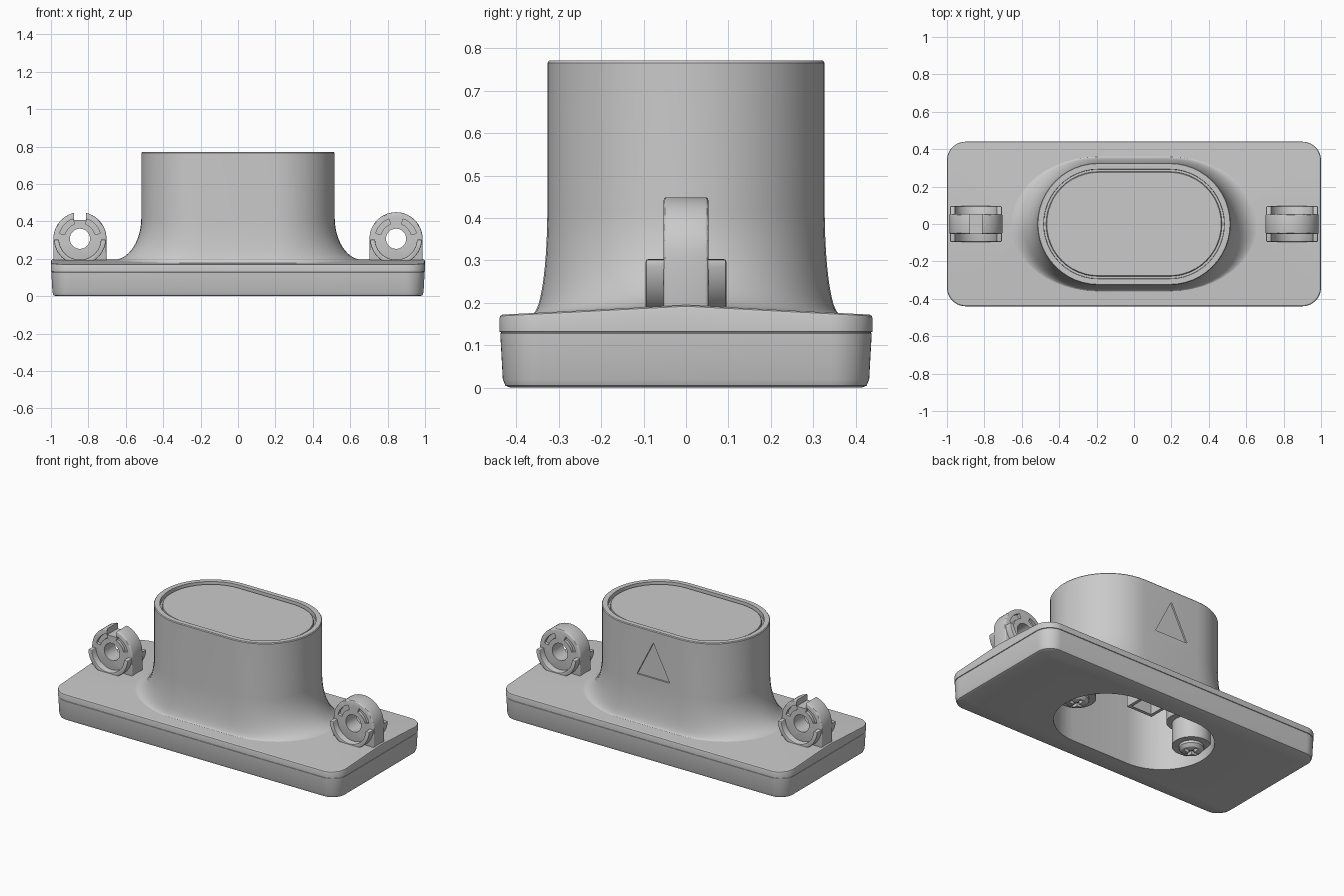
import bpy, bmesh
from math import sin, cos, pi, radians, sqrt
from mathutils import Vector

if "Cube" in bpy.data.objects:
    bpy.data.objects.remove(bpy.data.objects["Cube"])

grey = bpy.data.materials.new("plain grey")
grey.use_nodes = True
grey.diffuse_color = (0.59, 0.59, 0.59, 1)
grey.node_tree.nodes["Principled BSDF"].inputs["Base Color"].default_value = grey.diffuse_color


def finish(name, bm):
    bmesh.ops.remove_doubles(bm, verts=bm.verts[:], dist=1e-5)
    bmesh.ops.recalc_face_normals(bm, faces=bm.faces[:])
    mesh = bpy.data.meshes.new(name)
    bm.to_mesh(mesh)
    bm.free()
    mesh.materials.append(grey)
    obj = bpy.data.objects.new(name, mesh)
    bpy.context.collection.objects.link(obj)
    return obj


def ring(cx, cy, rx, ry, z, n=12):
    """Rounded outline: four quarter arcs around the corner centres."""
    pts = []
    for k, (sx, sy) in enumerate([(1, 1), (-1, 1), (-1, -1), (1, -1)]):
        for i in range(n + 1):
            a = (k + i / n) * pi / 2
            pts.append(Vector((sx * cx + rx * cos(a), sy * cy + ry * sin(a), z)))
    return pts


def loft(name, rings, offset=(0, 0, 0)):
    bm = bmesh.new()
    loops = [[bm.verts.new(p + Vector(offset)) for p in r] for r in rings]
    for lo, hi in zip(loops, loops[1:]):
        for i in range(len(lo)):
            j = (i + 1) % len(lo)
            bm.faces.new((lo[i], lo[j], hi[j], hi[i]))
    bm.faces.new(loops[0])
    bm.faces.new(loops[-1])
    return finish(name, bm)


def prism(name, pts, y0, y1, at=(0, 0)):
    """Extrude an x-z outline along y."""
    bm = bmesh.new()
    ends = [[bm.verts.new((x + at[0], y, z + at[1])) for x, z in pts] for y in (y0, y1)]
    for i in range(len(pts)):
        j = (i + 1) % len(pts)
        bm.faces.new((ends[0][i], ends[0][j], ends[1][j], ends[1][i]))
    for end in ends:
        bm.faces.new(end)
    return finish(name, bm)


def arc(r, a0, a1, n=16):
    angles = [radians(a0 + (a1 - a0) * i / n) for i in range(n + 1)]
    return [(r * cos(a), r * sin(a)) for a in angles]


def rect(x0, x1, z0, z1):
    return [(x0, z0), (x1, z0), (x1, z1), (x0, z1)]


def apply(obj, kind, **settings):
    mod = obj.modifiers.new(kind.lower(), kind)
    for key, value in settings.items():
        setattr(mod, key, value)
    bpy.context.view_layer.objects.active = obj
    bpy.ops.object.modifier_apply(modifier=mod.name)


def cut(obj, cutter):
    cutter.hide_render = True
    apply(obj, 'BOOLEAN', operation='DIFFERENCE', solver='EXACT', object=cutter)
    bpy.data.objects.remove(cutter)


def smooth(obj, angle=30):
    bpy.ops.object.select_all(action='DESELECT')
    obj.select_set(True)
    bpy.context.view_layer.objects.active = obj
    bpy.ops.object.shade_smooth_by_angle(angle=radians(angle))


# Base tray and lid with a fine seam line between them
sections = [(.026, 0), (.014, .005), (.008, .02), (.002, .128), (.004, .129),
            (.004, .131), (0, .132), (0, .163), (.002, .169), (.007, .172)]
base = loft("base", [ring(.9, .34, .1 - d, .1 - d, z) for d, z in sections])

# Low ridge along the middle of the lid
bm = bmesh.new()
bm.from_mesh(base.data)
bmesh.ops.bisect_plane(bm, geom=bm.verts[:] + bm.edges[:] + bm.faces[:],
                       plane_co=(0, 0, 0), plane_no=(0, 1, 0))
for v in bm.verts:
    if v.co.z > .15:
        v.co.z += .023 * (1 - abs(v.co.y) / .44)
bm.to_mesh(base.data)
bm.free()


# Straight-walled hollow running from the underside to below the cap
def hollow_cutter():
    return loft("hollow_cutter", [ring(.2, 0, .3, .297, z) for z in (-.05, .7)])


cut(base, hollow_cutter())
smooth(base)


# Flared neck with a rim, a groove and an inset cap
def flare_ring(z, inset=0):
    t = min(max((.42 - z) / .226, 0), 1)
    f = 1 - sqrt(1 - t * t)
    r = .327 - inset
    pts = ring(.19, 0, r + .15 * f, r + .035 * f, z)
    for p in pts:  # the foot follows the slope of the lid
        p.z -= .052 * abs(p.y) * t
    return pts


heights = [.16] + [.42 - .226 * cos(i / 14 * pi / 2) for i in range(15)]
rim = [(0, .766), (.004, .771), (.034, .771), (.035, .745), (.047, .745), (.048, .758), (.051, .761)]
neck = loft("neck", [flare_ring(z) for z in heights] + [flare_ring(z, d) for d, z in rim])
cut(neck, hollow_cutter())

# Recessed triangle on the back
cut(neck, prism("triangle_cutter", [(-.115, .47), (.115, .47), (0, .695)], .317, .4))
smooth(neck)


# Pivot lugs at both ends
def lug(side, notch):
    at = (.845 * side, .307)
    label = "left" if side > 0 else "right"
    slab = prism(label + "_lug", arc(.142, 0, 180, 32) + [(-.142, -.13), (.142, -.13)],
                 -.053, .053, at)
    apply(slab, 'BEVEL', width=.008, segments=3, limit_method='ANGLE', angle_limit=radians(50))
    cut(slab, prism("hole_cutter", arc(.054, 0, 348.75, 31), -.2, .2, at))
    for face in (-1, 1):
        y0, y1 = sorted((face * .035, face * .1))
        for a in (15, 110):
            slot = arc(.112, a, a + 55) + arc(.084, a + 55, a)
            cut(slab, prism("slot_cutter", slot, y0, y1, at))
    if notch:
        cut(slab, prism("notch_cutter", rect(-.033, .033, .1, .2), -.2, .2, at))
    cradle = prism(label + "_cradle", arc(.112, 182, 358, 24) + arc(.139, 358, 182, 24),
                   -.095, .095, at)
    apply(cradle, 'BEVEL', width=.005, segments=2, limit_method='ANGLE', angle_limit=radians(50))
    for part in (slab, cradle):
        smooth(part)


lug(1, False)
lug(-1, True)

# Screw posts and cross-head screws at the ends of the hollow
for side, label in ((1, "left"), (-1, "right")):
    x = .42 * side
    post = loft(label + "_screw_post", [ring(0, 0, .11, .11, z) for z in (.06, .25)], (x, 0, 0))
    column = loft(label + "_column", [ring(0, 0, .11, .11, z) for z in (.2, .71)], (.38 * side, 0, 0))
    head = [(.03, .02), (.055, .028), (.07, .045), (.07, .07)]
    screw = loft(label + "_screw", [ring(0, 0, r, r, z) for r, z in head], (x, 0, 0))
    for w, d in ((.045, .01), (.01, .045)):
        cut(screw, prism("cross_cutter", rect(-w, w, -.02, .04), -d, d, (x, 0)))
    for part in (post, column, screw):
        smooth(part)

# Small boxed bracket on the inner back wall
bracket = prism("inner_bracket", rect(-.07, .11, .09, .2), .07, .31)
cut(bracket, prism("bracket_cutter", rect(-.05, .09, .05, .18), .09, .28))
